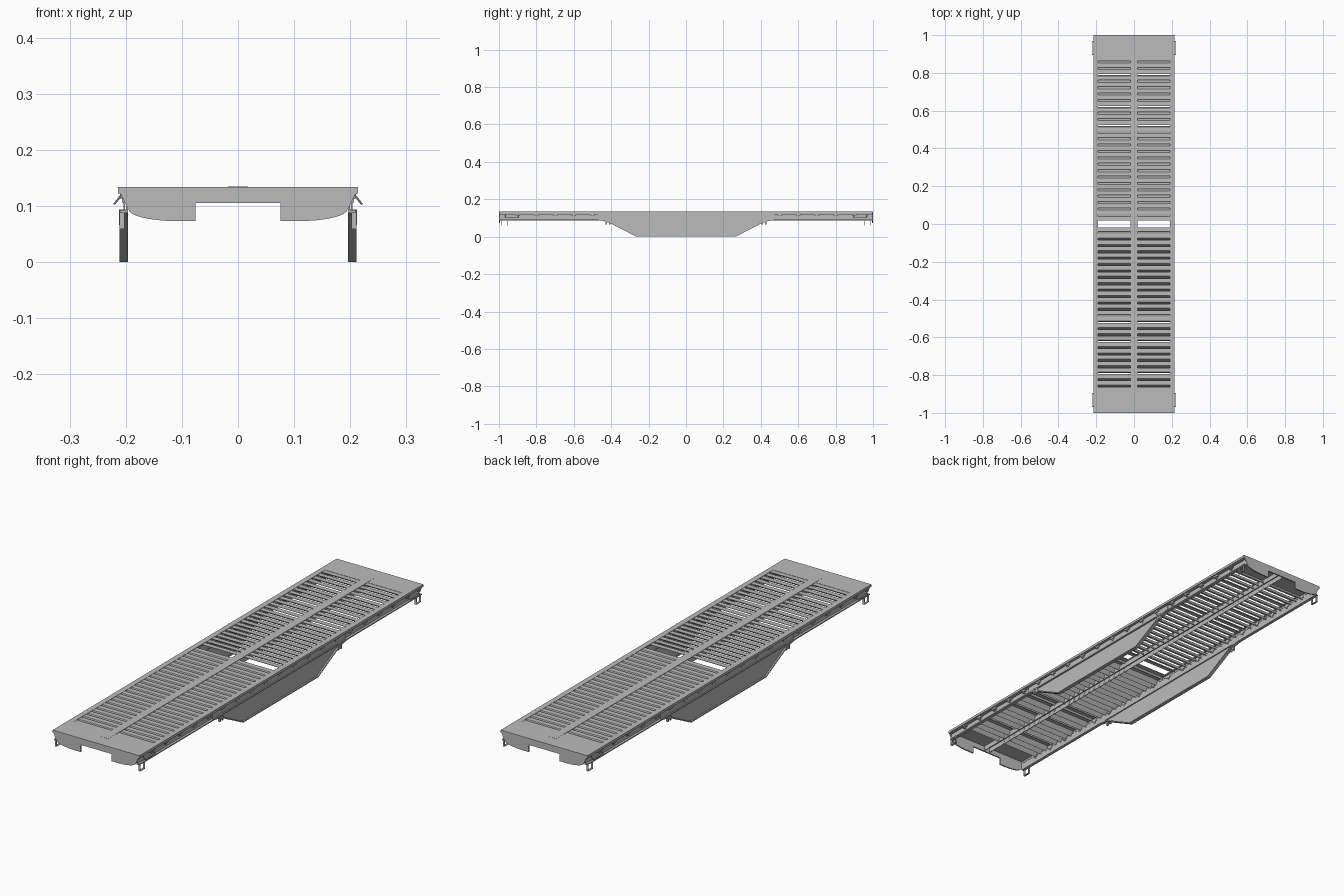
import bpy, bmesh, math
from mathutils import Vector

if "Cube" in bpy.data.objects:
    bpy.data.objects.remove(bpy.data.objects["Cube"])

steel = bpy.data.materials.new("grey_steel")
steel.diffuse_color = (0.5, 0.5, 0.5, 1)
steel.use_nodes = True
steel.node_tree.nodes["Principled BSDF"].inputs["Base Color"].default_value = steel.diffuse_color


def finish(bm, name):
    bmesh.ops.recalc_face_normals(bm, faces=bm.faces)
    me = bpy.data.meshes.new(name)
    bm.to_mesh(me)
    bm.free()
    me.materials.append(steel)
    ob = bpy.data.objects.new(name, me)
    bpy.context.collection.objects.link(ob)
    return ob


def add_prism(bm, pts, a, b, axis):
    """Extrude a 2D profile: axis x uses (y,z), axis y uses (x,z)."""
    def pos(p, t):
        return (t, p[0], p[1]) if axis == 'x' else (p[0], t, p[1])
    lo = [bm.verts.new(pos(p, a)) for p in pts]
    hi = [bm.verts.new(pos(p, b)) for p in pts]
    bm.faces.new(lo)
    bm.faces.new(hi)
    n = len(pts)
    for i in range(n):
        j = (i + 1) % n
        bm.faces.new((lo[i], lo[j], hi[j], hi[i]))


def add_box(bm, x0, x1, y0, y1, z0, z1):
    add_prism(bm, [(y0, z0), (y1, z0), (y1, z1), (y0, z1)], x0, x1, 'x')


def add_bar(bm, p, q, r):
    """Thin round bar between two points."""
    p, q = Vector(p), Vector(q)
    d = q - p
    m = d.to_track_quat('Z', 'Y').to_matrix().to_4x4()
    m.translation = (p + q) / 2
    bmesh.ops.create_cone(bm, cap_ends=True, segments=6, radius1=r, radius2=r,
                          depth=d.length + r, matrix=m)


def band(pts, t):
    """Closed outline of a polyline given thickness t."""
    v = [Vector(p) for p in pts]
    off = []
    for i in range(len(v)):
        n = Vector((0, 0))
        for a, b in ((i - 1, i), (i, i + 1)):
            if a >= 0 and b < len(v):
                d = (v[b] - v[a]).normalized()
                n += Vector((-d.y, d.x))
        off.append(v[i] + n.normalized() * t)
    return [tuple(p) for p in v + off[::-1]]


def mirrored(ob, x=False, y=False):
    m = ob.modifiers.new("mirror", 'MIRROR')
    m.use_axis = (x, y, False)
    return ob


# deck frame: side borders, end plates and centre spine
bm = bmesh.new()
add_box(bm, 0.190, 0.214, -0.94, 0.94, 0.129, 0.134)
add_box(bm, 0.210, 0.214, -1, 1, 0.123, 0.134)
mirrored(finish(bm, "deck_side_border"), x=True)
bm = bmesh.new()
add_box(bm, -0.2135, 0.2135, 0.885, 0.9995, 0.129, 0.134)
mirrored(finish(bm, "deck_end_plate"), y=True)
bm = bmesh.new()
add_box(bm, -0.018, 0.018, -0.94, 0.94, 0.129, 0.1345)
for x in (-0.015, 0.013):
    add_box(bm, x, x + 0.002, -0.994, 0.994, 0.108, 0.13)
finish(bm, "centre_spine")

# transverse slats with sloping lips; a few are left open
bm = bmesh.new()
pitch, first = 0.0338, 0.0175
open_slots = {0, 13, 14, 17, 22}
for i in range(26):
    y = first + i * pitch
    lip = 0.005 if i in open_slots else 0.0125
    prof = band([(y, 0.131), (y + 0.0215, 0.131),
                 (y + 0.0215 + lip, 0.131 - lip * 1.7)], 0.002)
    add_prism(bm, prof, 0.012, 0.196, 'x')
mirrored(finish(bm, "floor_slats"), x=True, y=True)

# curved end sill with centre notch
right = [(0.214, 0.134), (0.214, 0.123), (0.209, 0.121), (0.197, 0.096)]
for k in range(9):
    a = math.radians(90 * k / 8)
    right.append((0.105 + 0.090 * math.cos(a), 0.094 - 0.021 * math.sin(a)))
right += [(0.076, 0.073), (0.076, 0.105)]
outline = right + [(-x, z) for x, z in right[::-1]]
bm = bmesh.new()
add_prism(bm, outline, 0.994, 1.0, 'y')
mirrored(finish(bm, "end_sill"), y=True)

# side channel: web with upper and lower flanges
bm = bmesh.new()
add_box(bm, 0.197, 0.200, -0.994, 0.994, 0.089, 0.130)
add_box(bm, 0.196, 0.210, -0.994, 0.994, 0.088, 0.093)
add_box(bm, 0.196, 0.210, -0.994, 0.994, 0.120, 0.124)
mirrored(finish(bm, "side_channel"), x=True)

# deep fishbelly girder with flange around its lower edge
belly = [(-0.47, 0.089), (-0.42, 0.080), (-0.265, 0.0), (0.265, 0.0),
         (0.42, 0.080), (0.47, 0.089)]
bm = bmesh.new()
add_prism(bm, belly + [(0.47, 0.122), (-0.47, 0.122)], 0.2015, 0.2045, 'x')
mirrored(finish(bm, "belly_girder_web"), x=True)
bm = bmesh.new()
add_prism(bm, band(belly, 0.005), 0.196, 0.211, 'x')
mirrored(finish(bm, "belly_girder_flange"), x=True)

# small stake brackets beneath the deck edge
bm = bmesh.new()
for i in range(19):
    y = -0.9 + i * 0.1
    add_box(bm, 0.194, 0.209, y - 0.012, y + 0.012, 0.113, 0.121)
    add_box(bm, 0.194, 0.207, y - 0.004, y + 0.004, 0.106, 0.114)
mirrored(finish(bm, "stake_brackets"), x=True)

# rope hooks at the girder shoulders
bm = bmesh.new()
for y in (0.408, 0.426):
    add_box(bm, 0.203, 0.212, y - 0.004, y + 0.004, 0.066, 0.094)
add_box(bm, 0.204, 0.211, 0.408, 0.426, 0.076, 0.083)
mirrored(finish(bm, "shoulder_hook"), x=True, y=True)

# stirrup steps at the corners
bm = bmesh.new()
step = [(0.955, 0.094), (0.955, 0.059), (0.989, 0.059), (0.989, 0.094)]
add_prism(bm, band(step, 0.003), 0.202, 0.211, 'x')
mirrored(finish(bm, "stirrup_step"), x=True, y=True)

# slanted grab handles
bm = bmesh.new()
grab = [(0.207, 0.897, 0.121), (0.220, 0.897, 0.104),
        (0.220, 0.967, 0.104), (0.207, 0.967, 0.121)]
for p, q in zip(grab, grab[1:]):
    add_bar(bm, p, q, 0.0018)
mirrored(finish(bm, "grab_handle"), x=True, y=True)
